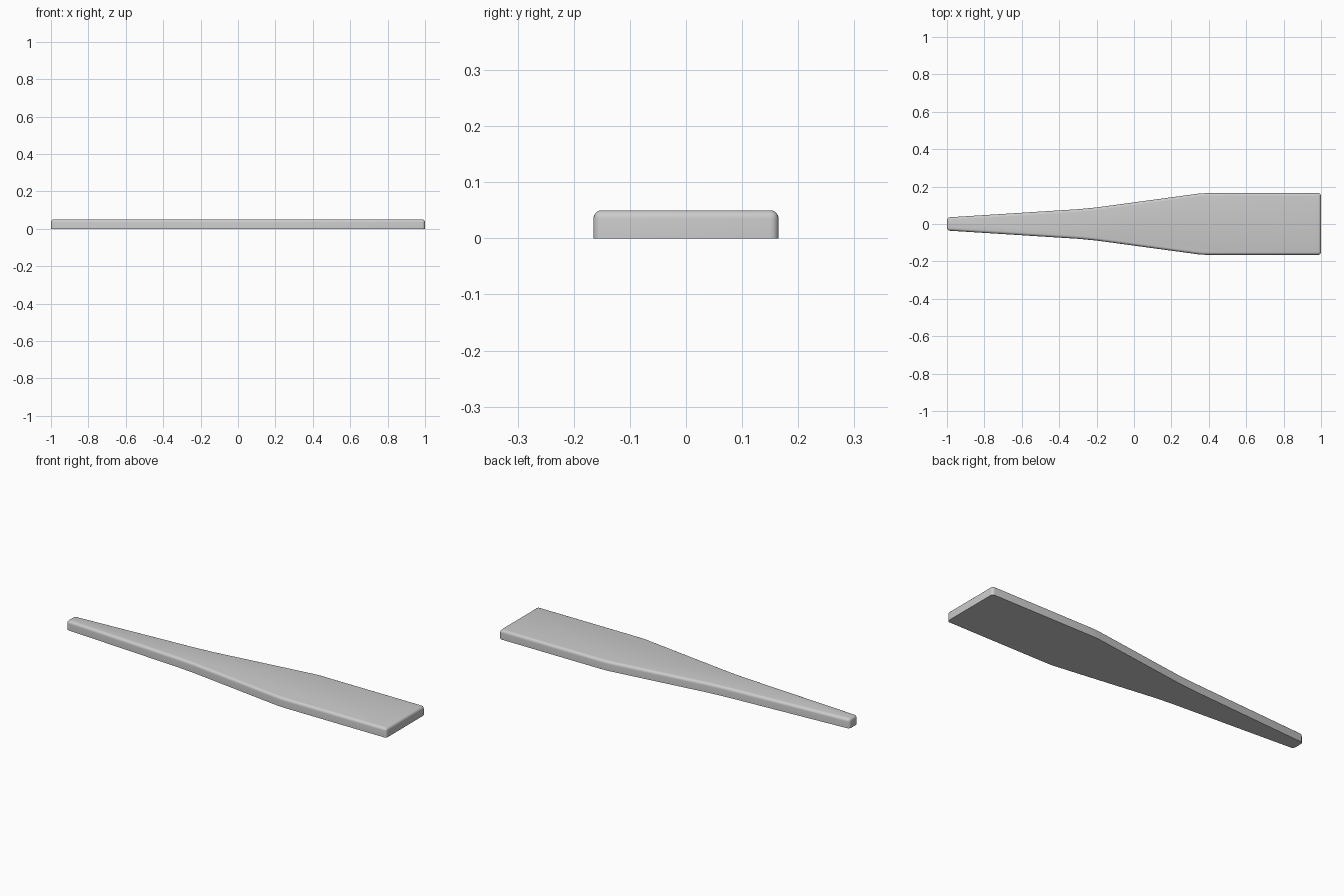
import bpy, bmesh

if "Cube" in bpy.data.objects:
    bpy.data.objects.remove(bpy.data.objects["Cube"])

HEIGHT, RADIUS = 0.05, 0.015

# Half outline of the blade seen from above (x, half width)
half = [(-1, 0.035), (-0.3, 0.079), (-0.2, 0.0885), (0.35, 0.163), (0.39, 0.165), (1, 0.165)]
outline = [(x, -w) for x, w in half] + [(x, w) for x, w in reversed(half)]

# Extrude the outline into a solid slab
bm = bmesh.new()
base = bm.faces.new([bm.verts.new((x, y, 0)) for x, y in outline])
top = bmesh.ops.extrude_face_region(bm, geom=[base], use_keep_orig=True)
bmesh.ops.translate(bm, vec=(0, 0, HEIGHT),
                    verts=[v for v in top["geom"] if isinstance(v, bmesh.types.BMVert)])
bmesh.ops.recalc_face_normals(bm, faces=bm.faces)

# Round the top rim and the four upright corners; the underside stays sharp
def is_rounded(edge):
    a, b = (v.co for v in edge.verts)
    on_top = min(a.z, b.z) > 0.01
    corner = abs(a.z - b.z) > 0.01 and abs(a.x) > 0.99
    return on_top or corner

bmesh.ops.bevel(bm, geom=[e for e in bm.edges if is_rounded(e)], offset=RADIUS,
                offset_type='OFFSET', segments=5, profile=0.5, affect='EDGES')

mesh = bpy.data.meshes.new("tapered_blade")
bm.to_mesh(mesh)
bm.free()
blade = bpy.data.objects.new("tapered_blade", mesh)
bpy.context.collection.objects.link(blade)

# Smooth shading with sharp edges kept
bpy.context.view_layer.objects.active = blade
blade.select_set(True)
bpy.ops.object.shade_smooth_by_angle(angle=0.6)
